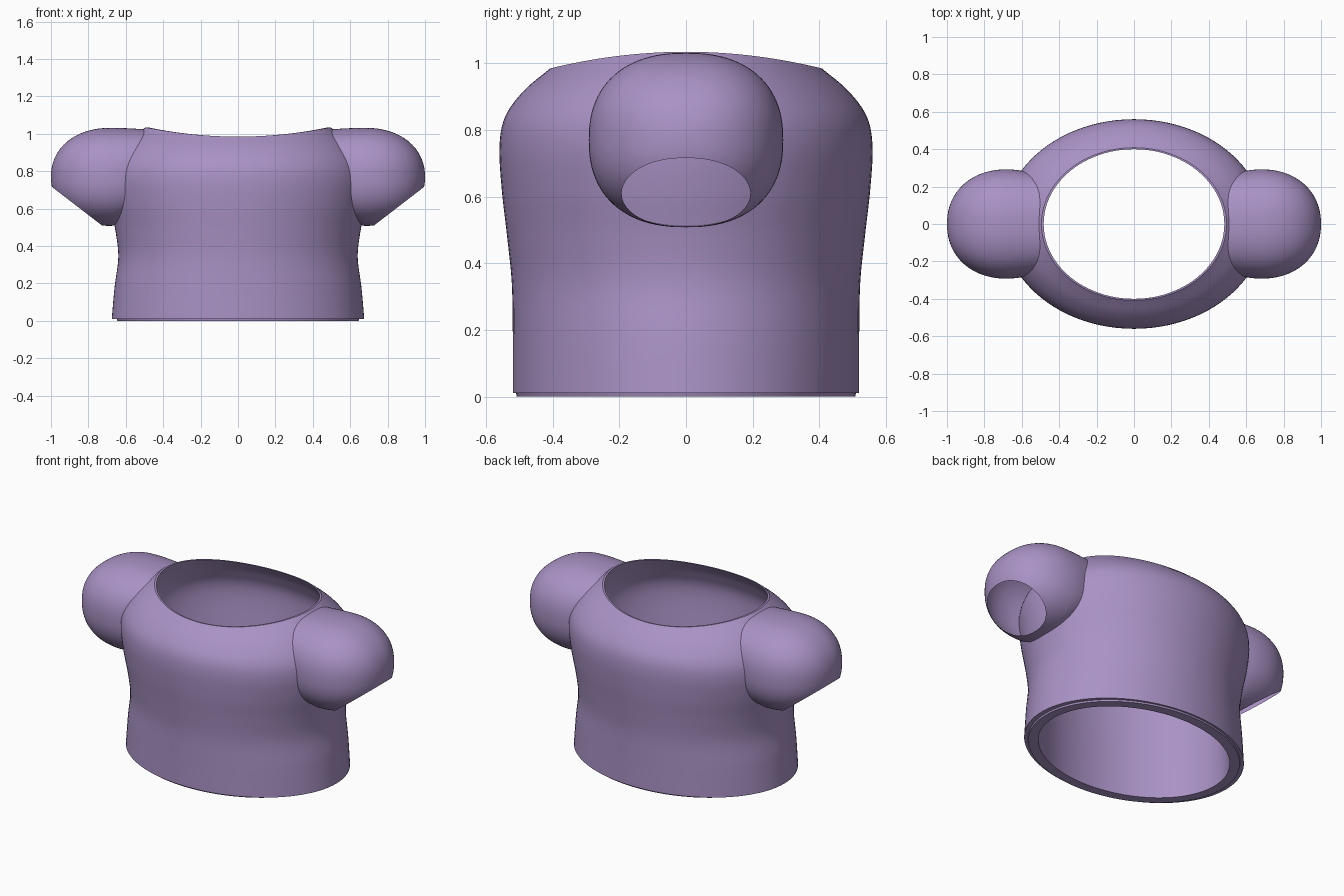
import bpy, bmesh, math
from mathutils import Vector

if "Cube" in bpy.data.objects:
    bpy.data.objects.remove(bpy.data.objects["Cube"])

N = 96
mat = bpy.data.materials.new("purple_cloth")
mat.diffuse_color = (0.40, 0.29, 0.56, 1)
mat.use_nodes = True
mat.node_tree.nodes["Principled BSDF"].inputs["Base Color"].default_value = mat.diffuse_color

# Profile points: half width x, half depth y, height, extra height at the sides
OUTER = [(.675, .52, .01, 0), (.66, .52, .18, 0), (.64, .523, .34, 0), (.655, .537, .48, 0),
         (.685, .553, .62, 0), (.70, .56, .75, 0), (.68, .543, .84, .005),
         (.61, .487, .918, .025), (.495, .408, .985, .05)]
INNER = [(.483, .40, .985, .05), (.56, .45, .90, .02), (.61, .485, .78, 0),
         (.595, .465, .5, 0), (.59, .45, .25, 0), (.59, .45, 0, 0)]


def smooth_path(pts, steps=6):
    """Catmull-Rom interpolation through profile points."""
    v = [Vector(p) for p in pts]
    v = [2 * v[0] - v[1]] + v + [2 * v[-1] - v[-2]]
    out = []
    for i in range(1, len(v) - 2):
        a, b, c, d = v[i - 1:i + 3]
        for k in range(steps):
            t = k / steps
            out.append(.5 * (2 * b + (c - a) * t + (2 * a - 5 * b + 4 * c - d) * t * t
                             + (3 * b - a - 3 * c + d) * t ** 3))
    return out + [v[-2]]


def bridge(bm, rings, closed=False):
    pairs = list(zip(rings, rings[1:]))
    if closed:
        pairs.append((rings[-1], rings[0]))
    for r, s in pairs:
        for i in range(len(r)):
            j = (i + 1) % len(r)
            bm.faces.new((r[i], r[j], s[j], s[i]))


def finish(bm, name):
    bmesh.ops.recalc_face_normals(bm, faces=bm.faces)
    me = bpy.data.meshes.new(name)
    bm.to_mesh(me)
    bm.free()
    ob = bpy.data.objects.new(name, me)
    bpy.context.collection.objects.link(ob)
    me.materials.append(mat)
    bpy.ops.object.select_all(action='DESELECT')
    ob.select_set(True)
    bpy.context.view_layer.objects.active = ob
    bpy.ops.object.shade_smooth_by_angle(angle=math.radians(35))
    return ob


# Torso: hollow oval shell with a stepped hem and a dipped neckline
outer = smooth_path(OUTER)
rows = [Vector((.645, .508, 0, 0)), Vector((.648, .51, .01, 0))] + outer + smooth_path(INNER)
bm = bmesh.new()
rings = []
for a, b, z, lift in rows:
    ring = []
    for i in range(N):
        t = 2 * math.pi * i / N
        c, s = math.cos(t), math.sin(t)
        ring.append(bm.verts.new((a * c, b * s, z + lift * c * c)))
    rings.append(ring)
bridge(bm, rings, closed=True)
finish(bm, "torso")


def torso_x(y, z):
    """Sideways position of the torso surface at a given depth and height."""
    best = .49
    for p, q in zip(outer, outer[1:]):
        za, zb = p[2] + p[3], q[2] + q[3]
        if za <= z <= zb:
            r = p.lerp(q, (z - za) / (zb - za))
            best = r[0] * math.sqrt(max(0, 1 - (y / r[1]) ** 2))
    return best


def spow(v, e):
    return math.copysign(abs(v) ** e, v)


# Puffed sleeves: rounded caps that start on the torso and are cut at a slant
CX, CZ, RX, RY, RZ = .68, .77, .32, .292, .262
for side, name in ((1, "right_sleeve"), (-1, "left_sleeve")):
    bm = bmesh.new()
    section = []
    for i in range(N):
        t = 2 * math.pi * i / N
        section.append((RY * spow(math.cos(t), .86), RZ * spow(math.sin(t), .86)))
    rings = []
    for k in range(7):
        f = k / 6
        sc = .97 + .03 * math.sin(f * math.pi / 2)
        ring = []
        for y, z in section:
            x0 = min(torso_x(y * .97, CZ + z * .97) - .012, CX - .02)
            ring.append(bm.verts.new((x0 + (CX - x0) * f, y * sc, CZ + z * sc)))
        rings.append(ring)
    for k in range(1, 25):
        u = k / 25 * math.pi / 2
        sc = math.cos(u) ** .93
        rings.append([bm.verts.new((CX + RX * math.sin(u) ** .93, y * sc, CZ + z * sc))
                      for y, z in section])
    bridge(bm, rings)
    tip = bm.verts.new((CX + RX, 0, CZ))
    for i in range(N):
        bm.faces.new((rings[-1][i], rings[-1][(i + 1) % N], tip))
    # Arm opening
    bmesh.ops.bisect_plane(bm, geom=bm.verts[:] + bm.edges[:] + bm.faces[:],
                           plane_co=(.87, 0, .62), plane_no=(.20, 0, -.26), clear_outer=True)
    for v in bm.verts:
        v.co.x *= side
    finish(bm, name)
